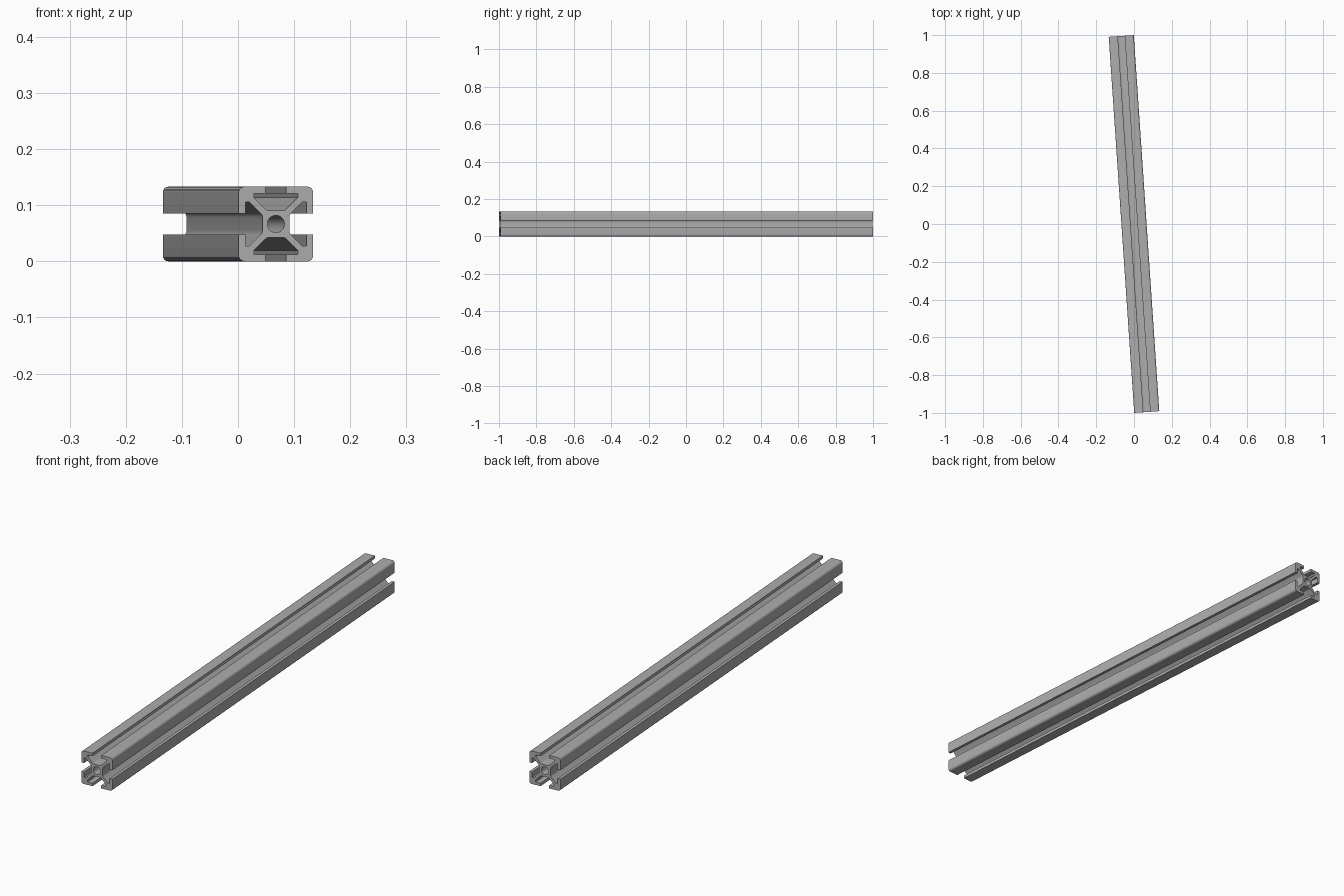
import bpy
from math import sin, cos, radians, pi

cube = bpy.data.objects.get("Cube")
if cube:
    bpy.data.objects.remove(cube, do_unlink=True)

UNIT = 0.133 / 20      # section is drawn 20 units wide
HALF_LENGTH = 0.9977
TURN = 0.0677          # rotation of the bar about z

# Aluminium material
metal = bpy.data.materials.new("aluminium grey")
metal.use_nodes = True
grey = (0.42, 0.42, 0.42, 1)
metal.diffuse_color = grey
metal.node_tree.nodes["Principled BSDF"].inputs["Base Color"].default_value = grey


def arc(cx, cy, r, degrees):
    return [(cx + r * cos(radians(a)), cy + r * sin(radians(a))) for a in degrees]


# Half of one side: rounded corner, lip, undercut, rib, rounded slot floor
half = arc(8.5, 8.5, 1.5, (54, 72, 90))
half += [(2.75, 10), (2.75, 8.2), (5.9, 8.2), (5.9, 7.1)]
half += arc(1.7, 5.3, 1.7, (-45, -60, -75, -90))

# Mirror the half, then turn the side four times to close the section
side = [(-x, y) for x, y in half] + half[::-1]
section = []
for i in range(4):
    section += side
    side = [(y, -x) for x, y in side]

bore = arc(0, 0, 2.3, range(0, 360, 15))

# Extrude the section with its centre bore
curve = bpy.data.curves.new("slotted_bar", "CURVE")
curve.dimensions = "2D"
curve.fill_mode = "BOTH"
curve.extrude = HALF_LENGTH
for points in (section, bore):
    spline = curve.splines.new("POLY")
    spline.points.add(len(points) - 1)
    for p, (x, y) in zip(spline.points, points):
        p.co = (x * UNIT, y * UNIT, 0, 1)
    spline.use_cyclic_u = True
curve.materials.append(metal)

bar = bpy.data.objects.new("slotted_bar", curve)
bpy.context.collection.objects.link(bar)
bar.location.z = 10 * UNIT
bar.rotation_euler = (pi / 2, 0, TURN)

# Turn into a mesh, weld the caps and smooth the rounded faces
bpy.ops.object.select_all(action="DESELECT")
bar.select_set(True)
bpy.context.view_layer.objects.active = bar
bpy.ops.object.convert(target="MESH")
bpy.ops.object.mode_set(mode="EDIT")
bpy.ops.mesh.select_all(action="SELECT")
bpy.ops.mesh.remove_doubles(threshold=0.00005)
bpy.ops.mesh.normals_make_consistent(inside=False)
bpy.ops.object.mode_set(mode="OBJECT")
bpy.ops.object.shade_smooth_by_angle(angle=radians(30))
